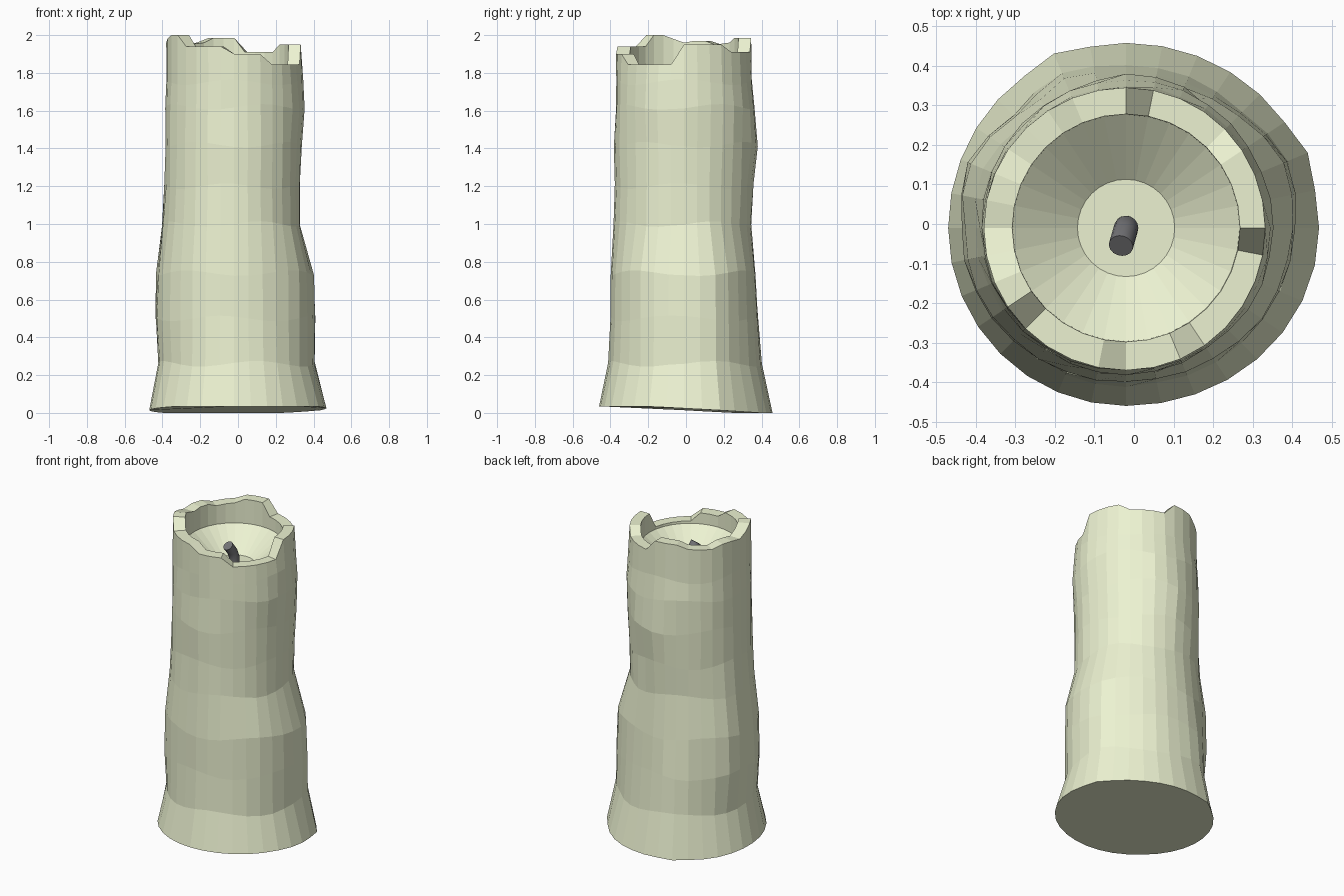
import bpy, bmesh, math, random
from mathutils import Vector

if "Cube" in bpy.data.objects:
    bpy.data.objects.remove(bpy.data.objects["Cube"])

random.seed(4)
N = 32
CX, CY = -0.02, -0.01


def material(name, col):
    m = bpy.data.materials.new(name)
    m.diffuse_color = (*col, 1)
    m.use_nodes = True
    m.node_tree.nodes["Principled BSDF"].inputs["Base Color"].default_value = m.diffuse_color
    return m


def finish(bm, name, mat):
    bmesh.ops.recalc_face_normals(bm, faces=bm.faces)
    me = bpy.data.meshes.new(name)
    bm.to_mesh(me)
    bm.free()
    ob = bpy.data.objects.new(name, me)
    bpy.context.collection.objects.link(ob)
    me.materials.append(mat)
    return ob


def loft(bm, rings):
    loops = [[bm.verts.new(p) for p in r] for r in rings]
    for a, b in zip(loops, loops[1:]):
        n = len(a)
        for i in range(n):
            j = (i + 1) % n
            bm.faces.new((a[i], a[j], b[j], b[i]))
    bm.faces.new(loops[0][::-1])
    bm.faces.new(loops[-1])


def polar(r, i, z):
    a = math.tau * i / N
    return (CX + r * math.cos(a), CY + r * math.sin(a), z)


def blend(quad, i):
    # smooth radius between right, back, left and front values
    q, f = divmod(i / N * 4, 1)
    q = int(q)
    w = math.cos(f * math.pi / 2) ** 2
    return quad[q % 4] * w + quad[(q + 1) % 4] * (1 - w)


# body: height, then radius at right, back, left, front
LEVELS = [
    (0.26, .425, .41, .40, .40),
    (0.50, .425, .39, .418, .39),
    (0.74, .42, .38, .41, .39),
    (1.00, .35, .357, .38, .375),
    (1.20, .35, .365, .37, .365),
    (1.42, .355, .38, .365, .37),
    (1.62, .373, .375, .365, .362),
    (1.75, .363, .36, .36, .36),
]
# wax drips: side index, lowest level, highest level, bulge
DRIPS = [(2, 0, 2, .02), (14, 1, 3, .018), (10, 0, 1, .015), (7, 5, 5, .012)]
# broken rim height around the top
RIM = ([1.95] * 4 + [1.91] * 4 + [1.985] * 3 + [1.96, 1.955, 1.95, 1.97, 1.97, 1.96]
       + [1.98, 2.0, 2.0] + [1.94] * 4 + [1.90] * 3 + [1.845] * 5)


def foot_z(i):
    # base edge sags at the back
    return 0.035 * min(1, max(0, 0.55 - 0.75 * math.sin(math.tau * (i - 1) / N)))


foot = [polar(blend((.488, .468, .45, .45), i) + (.012 if i in (2, 10) else 0), i, foot_z(i))
        for i in range(N)]
rings = [foot]
for k, (z, *quad) in enumerate(LEVELS):
    ring = []
    for i in range(N):
        r = blend(quad, i) + random.uniform(-.003, .003)
        for c, lo, hi, amp in DRIPS:
            if lo <= k <= hi and abs(i - c) <= 1:
                r += amp * (1 if i == c else .6)
        ring.append(polar(r, i, z + .015 * math.sin(i * 0.8 + k * 2)))
    rings.append(ring)
rings.append([polar(blend((.352, .355, .36, .36), i), i, RIM[i]) for i in range(N)])
# hollow: rim inner edge, short wall, sloping bowl, flat floor
rings.append([polar(.288, i, RIM[i]) for i in range(N)])
rings.append([polar(.287, i, 1.83) for i in range(N)])
rings.append([polar(.123, i, 1.70) for i in range(N)])

bm = bmesh.new()
loft(bm, rings)
finish(bm, "candle_body", material("wax", (.84, .89, .64)))

# wick: short bent tube
path = [Vector(p) for p in ((CX, CY, 1.69), (CX, CY, 1.745), (-.024, -.024, 1.785), (-.033, -.055, 1.83))]
S = 16
rings = []
for k, p in enumerate(path):
    t = (path[min(k + 1, 3)] - path[max(k - 1, 0)]).normalized()
    u = t.cross(Vector((0, 1, 0))).normalized()
    v = t.cross(u)
    rings.append([p + .031 * (u * math.cos(math.tau * j / S) + v * math.sin(math.tau * j / S))
                  for j in range(S)])
bm = bmesh.new()
loft(bm, rings)
wick = finish(bm, "wick", material("charred_wick", (.18, .18, .19)))
bpy.context.view_layer.objects.active = wick
wick.select_set(True)
bpy.ops.object.shade_smooth_by_angle()
